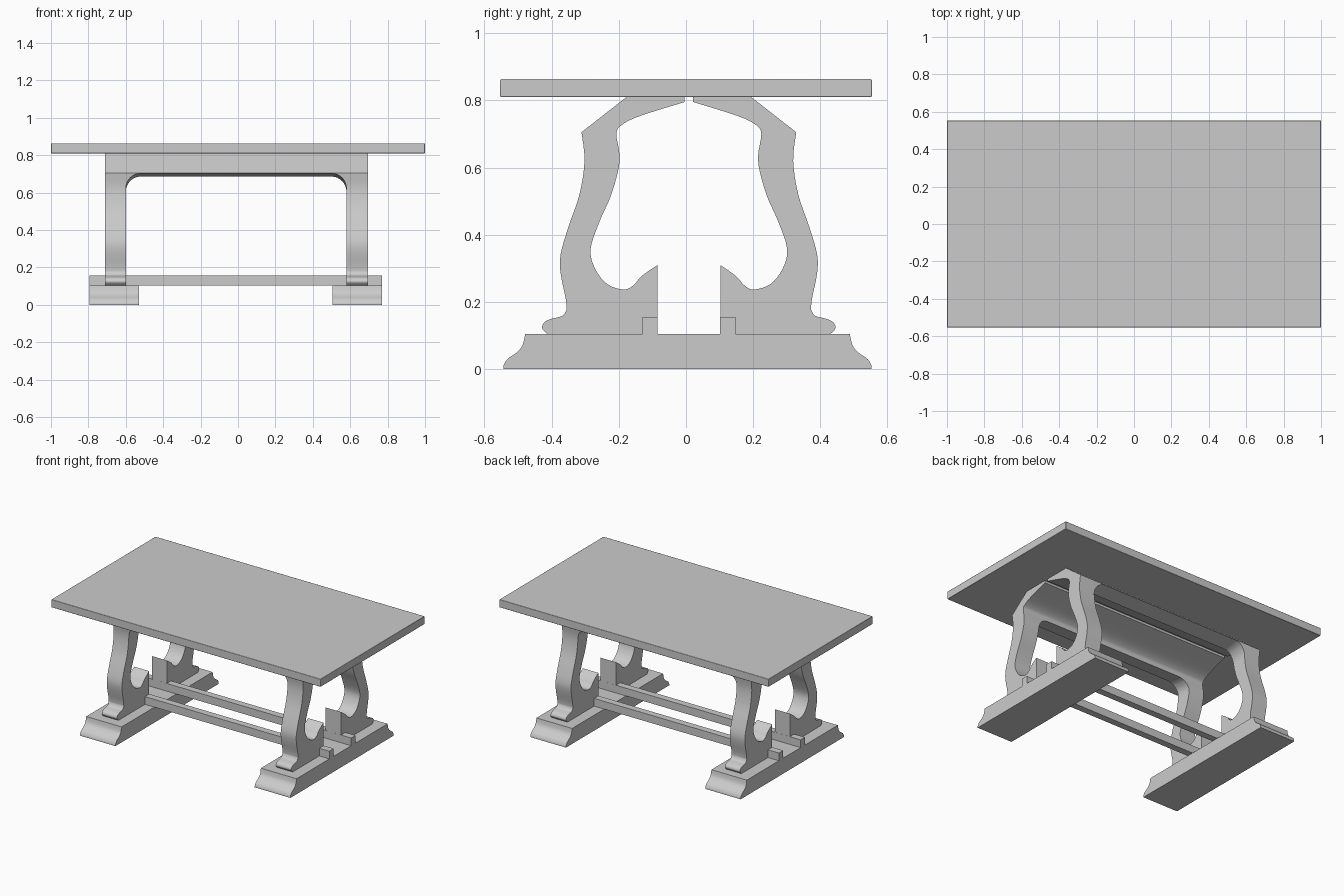
import bpy, bmesh, math

if "Cube" in bpy.data.objects:
    bpy.data.objects.remove(bpy.data.objects["Cube"])

MID_Y = 0.0085  # mirror line of the trestle in y


def spline(runs, sub=4):
    """Join runs of points; each run is a smooth curve, run ends stay sharp."""
    out = []
    for r in runs:
        for i in range(len(r) - 1):
            p1, p2 = r[i], r[i + 1]
            p0 = r[i - 1] if i else p1
            p3 = r[i + 2] if i + 2 < len(r) else p2
            n = 1 if len(r) == 2 else sub
            for k in range(n):
                t = k / n
                out.append(tuple(0.5 * (2 * b + (c - a) * t
                                        + (2 * a - 5 * b + 4 * c - d) * t * t
                                        + (3 * b - a - 3 * c + d) * t ** 3)
                                 for a, b, c, d in zip(p0, p1, p2, p3)))
    return out


def loft(name, ring_a, ring_b, smooth=True):
    """Closed prism between two matching outlines."""
    bm = bmesh.new()
    a = [bm.verts.new(p) for p in ring_a]
    b = [bm.verts.new(p) for p in ring_b]
    n = len(a)
    bm.faces.new(a)
    bm.faces.new(b)
    for i in range(n):
        j = (i + 1) % n
        bm.faces.new((a[i], a[j], b[j], b[i]))
    bmesh.ops.recalc_face_normals(bm, faces=bm.faces)
    me = bpy.data.meshes.new(name)
    bm.to_mesh(me)
    bm.free()
    ob = bpy.data.objects.new(name, me)
    bpy.context.collection.objects.link(ob)
    if smooth:
        shade(ob)
    return ob


def activate(ob):
    bpy.ops.object.select_all(action='DESELECT')
    ob.select_set(True)
    bpy.context.view_layer.objects.active = ob


def shade(ob):
    activate(ob)
    bpy.ops.object.shade_smooth_by_angle(angle=math.radians(30))


def extrude_x(name, pts, x0, x1):
    return loft(name, [(x0, y, z) for y, z in pts], [(x1, y, z) for y, z in pts])


def box(name, x0, x1, y0, y1, z0, z1):
    return extrude_x(name, [(y0, z0), (y1, z0), (y1, z1), (y0, z1)], x0, x1)


# Table top with a slightly eased edge
top = box("table_top", -1, 1, -0.553, 0.553, 0.81, 0.863)
bev = top.modifiers.new("eased_edge", 'BEVEL')
bev.width = 0.003
bev.segments = 2

# Feet: moulded ends on a long block
half = spline([[(-0.548, 0), (-0.548, 0.010)],
               [(-0.548, 0.010), (-0.536, 0.030), (-0.508, 0.050),
                (-0.491, 0.071), (-0.483, 0.104)]]) + [(-0.483, 0.104)]
foot = [(y + 0.0045, z) for y, z in half + [(-y, z) for y, z in reversed(half)]]
for side, x0, x1 in (("left", -0.793, -0.53), ("right", 0.505, 0.77)):
    extrude_x("foot_" + side, foot, x0, x1)

# Side profile of the scrolled legs and the sloping apron above them
leg = spline([
    [(-0.174, 0.812), (-0.311, 0.705)],
    [(-0.311, 0.705), (-0.302, 0.62), (-0.317, 0.52), (-0.35, 0.423),
     (-0.373, 0.342), (-0.373, 0.285), (-0.358, 0.21), (-0.355, 0.178)],
    [(-0.355, 0.178), (-0.367, 0.159), (-0.40, 0.15), (-0.421, 0.14),
     (-0.428, 0.122), (-0.412, 0.104)],
    [(-0.412, 0.104), (-0.085, 0.104)],
    [(-0.085, 0.104), (-0.085, 0.31)],
    [(-0.085, 0.31), (-0.132, 0.277), (-0.156, 0.25), (-0.185, 0.237),
     (-0.234, 0.253), (-0.27, 0.298), (-0.284, 0.357), (-0.257, 0.44),
     (-0.225, 0.512), (-0.202, 0.59), (-0.198, 0.64), (-0.207, 0.70),
     (-0.192, 0.726), (-0.138, 0.753), (-0.004, 0.795)],
    [(-0.004, 0.795), (-0.004, 0.812)],
    [(-0.004, 0.812), (-0.174, 0.812)]])

# Outline of the opening between the legs, with rounded upper corners
XL, XR, R = -0.60, 0.58, 0.08


def opening(y):
    top_z = 0.703 - 0.165 * (y + 0.31)
    pts = [(XL, 0.0), (XR, 0.0)]
    for cx, start in ((XR - R, 0), (XL + R, 90)):
        for k in range(9):
            a = math.radians(start + k * 11.25)
            pts.append((cx + R * math.cos(a), top_z - R + R * math.sin(a)))
    return pts


for side in ("front", "back"):
    def fy(y):
        return y if side == "front" else 2 * MID_Y - y

    frame = extrude_x(side + "_legs_and_apron", [(fy(y), z) for y, z in leg],
                      -0.712, 0.695)
    cutter = loft("opening_cutter",
                  [(x, fy(-0.6), z) for x, z in opening(-0.6)],
                  [(x, fy(0.0), z) for x, z in opening(0.0)])
    cutter.hide_render = True
    mod = frame.modifiers.new("opening", 'BOOLEAN')
    mod.operation = 'DIFFERENCE'
    mod.solver = 'EXACT'
    mod.object = cutter
    activate(frame)
    bpy.ops.object.modifier_apply(modifier=mod.name)
    bpy.data.objects.remove(cutter, do_unlink=True)
    shade(frame)

    # Long stretcher rail lying on the feet
    y0, y1 = sorted((fy(-0.13), fy(-0.0845)))
    box(side + "_stretcher", -0.793, 0.77, y0, y1, 0.104, 0.156)
